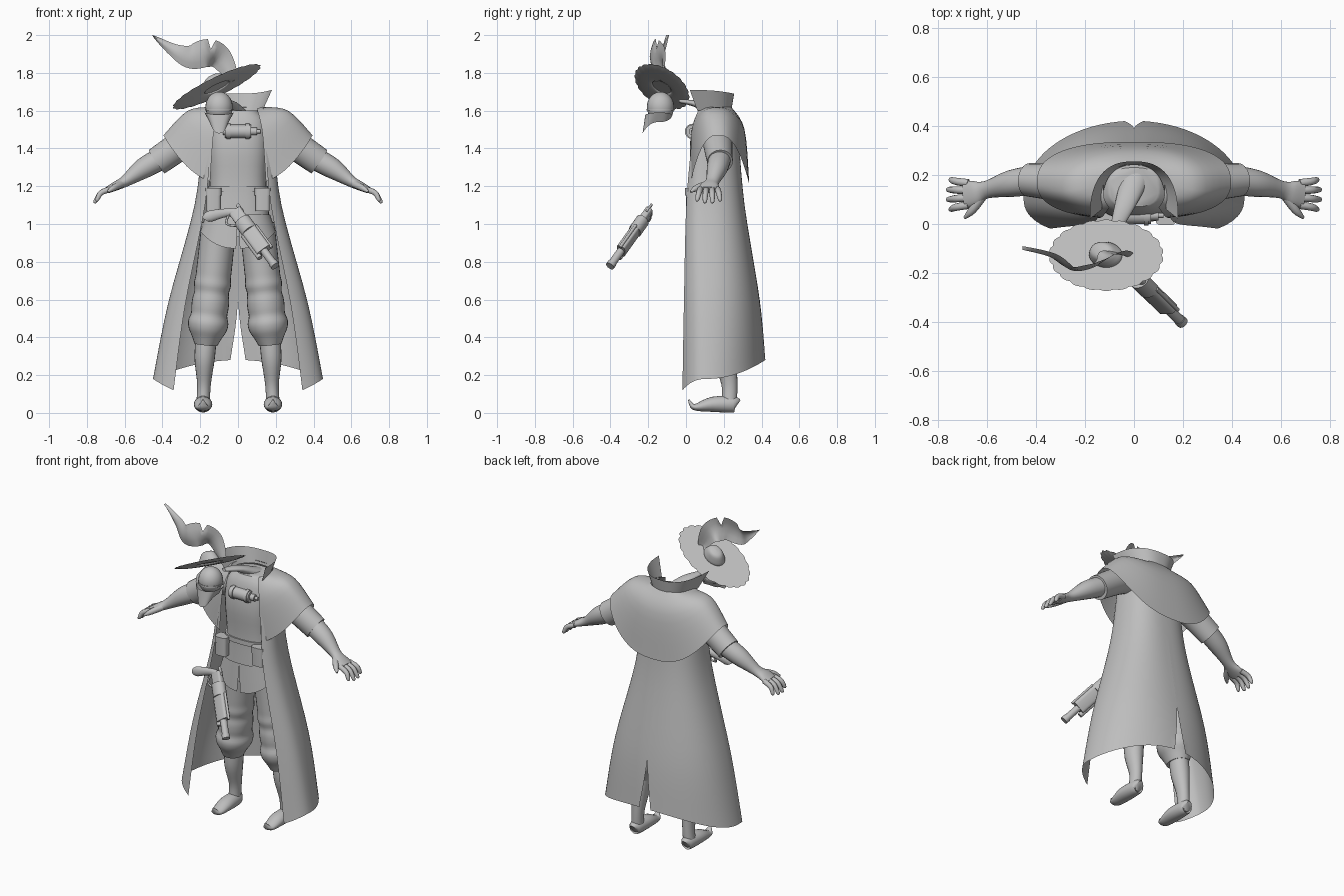
import bpy, bmesh, math
from mathutils import Vector

cube = bpy.data.objects.get("Cube")
if cube:
    bpy.data.objects.remove(cube, do_unlink=True)

grey = bpy.data.materials.new("plain_grey")
grey.use_nodes = True
grey.diffuse_color = (.52, .52, .52, 1)
grey.node_tree.nodes["Principled BSDF"].inputs["Base Color"].default_value = grey.diffuse_color


def spline(keys, steps):
    """Smooth curve through key tuples of any length."""
    last = len(keys) - 1
    curve = []
    for i in range(last * steps + 1):
        k = min(i // steps, last - 1)
        t = i / steps - k
        before, start, end, after = (keys[min(max(k + j, 0), last)] for j in (-1, 0, 1, 2))
        curve.append(tuple(
            b + t / 2 * (c - a + t * (2 * a - 5 * b + 4 * c - d + t * (3 * (b - c) + d - a)))
            for a, b, c, d in zip(before, start, end, after)))
    return curve


def signed_power(value, power):
    return math.copysign(abs(value) ** power, value)


def build(name, rows, closed=False, mirror=False, origin=(0, 0, 0), sharp_angle=80):
    """Skin rows of points into a smooth shaded object; closed rows become capped tubes."""
    bm = bmesh.new()
    grid = [[bm.verts.new(point) for point in row] for row in rows]
    count = len(grid[0])
    for low, high in zip(grid, grid[1:]):
        for j in range(count if closed else count - 1):
            k = (j + 1) % count
            bm.faces.new((low[j], low[k], high[k], high[j]))
    if closed:
        bm.faces.new(grid[0])
        bm.faces.new(grid[-1])
    bmesh.ops.remove_doubles(bm, verts=bm.verts[:], dist=.0002)
    bmesh.ops.recalc_face_normals(bm, faces=bm.faces[:])
    mesh = bpy.data.meshes.new(name)
    bm.to_mesh(mesh)
    bm.free()
    mesh.materials.append(grey)
    obj = bpy.data.objects.new(name, mesh)
    obj.location = origin
    bpy.context.collection.objects.link(obj)
    bpy.ops.object.select_all(action='DESELECT')
    obj.select_set(True)
    bpy.context.view_layer.objects.active = obj
    bpy.ops.object.shade_smooth_by_angle(angle=math.radians(sharp_angle))
    if mirror:
        obj.modifiers.new("mirror", 'MIRROR')


def arc(width, middle, front, back, z_front, z_side, z_back, start=-90, gap=0, back_power=.8):
    """Half a cloth outline, swept from its front edge round to the centre back."""
    row = []
    for i in range(31):
        angle = math.radians(start + (90 - start) * i / 30)
        c, s = math.cos(angle), math.sin(angle)
        depth, z_end, power = (front, z_front, .8) if s < 0 else (back, z_back, back_power)
        row.append((max(width * abs(c) ** power, gap), middle + depth * signed_power(s, power),
                    z_side + (z_end - z_side) * s * s))
    return row


def cloth(name, *outlines, origin=(0, 0, 0)):
    """Mirrored cloth surface through a few outlines."""
    columns = [spline(column, 5) for column in zip(*outlines)]
    build(name, columns, mirror=True, origin=origin)


def tube(name, keys, side=(1, 0, 0), steps=4, sides=20, power=1, mirror=False):
    """Tapered tube; each key is x, y, z, radius along side and other radius."""
    path = spline([key if len(key) > 4 else (*key, key[-1]) for key in keys], steps)
    rings = []
    for i, point in enumerate(path):
        ahead, behind = path[min(i + 1, len(path) - 1)], path[max(i - 1, 0)]
        tangent = (Vector(ahead[:3]) - Vector(behind[:3])).normalized()
        across = Vector(side)
        across = (across - tangent * across.dot(tangent)).normalized()
        other = tangent.cross(across)
        ring = []
        for j in range(sides):
            angle = math.tau * j / sides
            ring.append(Vector(point[:3])
                        + across * signed_power(math.cos(angle), power) * point[3]
                        + other * signed_power(math.sin(angle), power) * point[4])
        rings.append(ring)
    build(name, rings, closed=True, mirror=mirror, sharp_angle=50)


def rod(name, start, end, wide, thin, **options):
    """Straight bar between two points."""
    tube(name, [(*start, wide, thin), (*end, wide, thin)], steps=1, **options)


# Long open coat, slit at the back hem
cloth("long_coat",
      arc(.19, .1, .09, .18, 1.45, 1.45, 1.45, start=-45),
      arc(.23, .1, .13, .21, 1.1, 1.1, 1.1, start=-45),
      arc(.37, .11, .16, .28, .55, .58, .6, start=-45, back_power=.9),
      arc(.45, .11, .17, .31, .06, .18, .28, start=-45, gap=.04, back_power=1))

# Shoulder cape and standing collar
cloth("shoulder_cape",
      arc(.125, .14, .1, .1, 1.6, 1.62, 1.62, start=-41),
      arc(.265, .15, .13, .16, 1.46, 1.6, 1.5, start=-66),
      arc(.395, .17, .15, .165, 1.2, 1.47, 1.21, start=-73))
cloth("collar",
      arc(.13, .06, .1, .18, 1.6, 1.6, 1.6, start=0),
      arc(.18, .02, .1, .235, 1.71, 1.71, 1.69, start=0))

# Torso in a fitted vest with belt and split skirt
tube("torso", [(0, .15, z, wide, deep) for z, wide, deep in (
    (.93, .18, .13), (1.2, .15, .12), (1.4, .16, .13), (1.54, .15, .11), (1.6, .1, .08))],
     sides=32, power=.75)
rod("belt", (0, .15, 1.17), (0, .15, 1.2), .16, .128, sides=32, power=.75)
cloth("vest_skirt",
      arc(.17, .15, .135, .12, 1.05, 1.05, 1.05),
      arc(.2, .15, .145, .13, .87, .96, .95, gap=.01))
tube("neck", [(.01, .2, 1.56, .06, .04), (-.04, .07, 1.63, .04, .02), (-.08, -.03, 1.65, .02, .01)])

# Belt pouches with flaps
rod("pouch", (.13, .03, 1.07), (.13, .03, 1.18), .038, .03, power=.5, mirror=True)
rod("pouch_flap", (.13, .03, 1.15), (.13, .03, 1.19), .042, .035, power=.5, mirror=True)

# Canister strapped across the chest
for part, left, right, radius in (
        ("canister", -.07, .07, .036), ("canister_cap", -.08, .1, .02),
        ("canister_nozzle", .1, .12, .01), ("canister_band", -.06, -.04, .041),
        ("canister_band", .04, .06, .041)):
    rod(part, (left, .035, 1.49), (right, .035, 1.49), radius, radius, side=(0, 1, 0))

# Arms: sleeve, forearm and palm
tube("sleeve", [(.12, .16, 1.5, .08), (.25, .165, 1.45, .08), (.43, .18, 1.33, .068, .075)],
     side=(0, 1, 0), mirror=True)
tube("forearm", [(.4, .18, 1.35, .06), (.5, .165, 1.295, .055), (.6, .14, 1.225, .036, .03),
                 (.65, .125, 1.2, .052, .024), (.69, .12, 1.18, .055, .018)],
     side=(0, 1, 0), mirror=True)

# Spread fingers and thumb
for i in range(4):
    reach = .01 if i in (1, 2) else 0
    root, tip = .077 + .03 * i, .06 + .04 * i
    tube("finger", [(.675, root, 1.185, .016), (.725, (root + tip) / 2, 1.165, .015),
                    (.745 + reach, tip, 1.13 - reach, .011), (.75 + reach, tip, 1.12 - reach, .004)],
         side=(0, 1, 0), sides=10, mirror=True)
tube("thumb", [(.62, .11, 1.21, .02), (.66, .055, 1.19, .017), (.69, .025, 1.17, .006)],
     side=(0, 1, 0), sides=10, mirror=True)

# Baggy trousers: full at the knee, then gathered below it
trouser_keys = []
for i in range(17):
    z = 1 - i * .04
    fold = .004 * math.cos(i * 2.4) if z < .7 else 0
    gather = .02 * max(0, i - 14)
    radius = .093 + .012 * math.exp(-abs(z - .46) * 10) + fold - gather
    trouser_keys.append((.21 - .11 * z, .21 - .04 * z, z, radius, radius + .012))
tube("trouser_leg", trouser_keys, steps=3, sides=28, mirror=True)

# Boots with curled toes
tube("boot_shaft", [(.17, .205, .38, .056, .06), (.177, .21, .28, .053, .06),
                    (.18, .23, .15, .036, .042), (.185, .23, .05, .036, .04)], mirror=True)
tube("boot_foot", [(.185, y, z, wide, tall) for y, z, wide, tall in (
    (.27, .04, .02, .03), (.25, .045, .04, .043), (.14, .045, .049, .04),
    (.05, .03, .035, .018), (.025, .05, .016, .01), (.015, .07, .004, .004))], mirror=True)

# Head with strap and pointed neckerchief
head_keys = []
for i in range(-8, 9):
    angle = math.radians(i * 10.5)
    head_keys.append((-.1, -.135, 1.62 + .08 * math.sin(angle), .072 * math.cos(angle)))
tube("head", head_keys, steps=2, sides=24)
rod("head_strap", (-.1, -.135, 1.6), (-.1, -.135, 1.61), .076, .074)
cloth("neckerchief",
      arc(.078, -.14, .075, .07, 1.58, 1.59, 1.58),
      arc(.05, -.14, .09, .06, 1.48, 1.54, 1.56), origin=(-.1, 0, 0))

# Tilted wide hat with a round crown and scalloped brim
hat_rows = []
hat_normal = Vector((-.39, .33, .85))
for radius, height in spline([(.01, .075), (.18, .065), (.29, .02), (.33, 0), (.8, 0), (1, .008)], 4):
    row = []
    for j in range(176):
        angle = math.tau * j / 176
        scallop = abs(math.sin(11 * angle)) * max(0, radius - .8) / 5
        crown = .06 * max(0, 1 - radius * 1.5)
        u = .225 * (radius + scallop) * math.cos(angle)
        v = (.14 + crown) * (radius + scallop) * math.sin(angle)
        row.append(Vector((u - .11, v - .13, 1.72 + .46 * u - .38 * v)) + hat_normal * height)
    hat_rows.append(row)
build("hat", hat_rows, closed=True, sharp_angle=60)

# Curling feather with a notch in its upper edge
spine = spline([(-.02, -.12, 1.76), (-.09, -.11, 1.875), (-.16, -.16, 1.905),
                (-.25, -.175, 1.885), (-.34, -.12, 1.92), (-.455, -.09, 2)], 6)
feather_rows = []
for i, point in enumerate(spine):
    t = i / (len(spine) - 1)
    along = Vector(spine[min(i + 1, len(spine) - 1)]) - Vector(spine[max(i - 1, 0)])
    across = Vector((along.z, 0, -along.x)).normalized()
    half = .015 * (1 - t) + .065 * math.sin(math.pi * t ** .8)
    upper = half * (.3 if i == 11 else 1)
    feather_rows.append([Vector(point) + across * offset - Vector((0, bow, 0)) for offset, bow in (
        (-half, 0), (-half / 2, .01), (0, .015), (upper / 2, .01), (upper, 0))])
build("feather", feather_rows)

# Revolver, laid out along its barrel axis
gun_origin = Vector((-.01, -.2, 1.06))
barrel_axis = Vector((.205, -.2, -.28)).normalized()
gun_up = Vector((.81, 0, .59))


def gun_part(name, start, end, wide, thin, lift=0, power=1):
    base = gun_origin + gun_up * lift
    rod(name, base + barrel_axis * start, base + barrel_axis * end, wide, thin,
        side=gun_up, power=power)


gun_part("gun_frame", -.01, .13, .036, .02, power=.5)
gun_part("gun_cylinder", .06, .14, .045, .036)
gun_part("gun_barrel_block", .14, .29, .042, .025, power=.5)
gun_part("gun_barrel", .13, .4, .021, .021)
gun_part("gun_muzzle_ring", .38, .405, .024, .024)
gun_part("gun_under_rod", .14, .31, .015, .015, lift=-.04)
gun_part("gun_top_rib", .13, .3, .008, .008, lift=.044)
gun_part("gun_hammer", -.035, .02, .01, .007, lift=.03)
tube("gun_grip", [(0, -.2, 1.06, .02, .026), (-.06, -.195, 1.06, .016, .022),
                  (-.15, -.2, 1.04, .018, .03), (-.17, -.2, 1.02, .012, .02)], side=(0, 1, 0))
tube("trigger_guard", [(-.05, -.2, 1.05, .006), (-.06, -.22, 1, .006), (0, -.245, .99, .006)],
     side=(0, 1, 0), sides=8)
